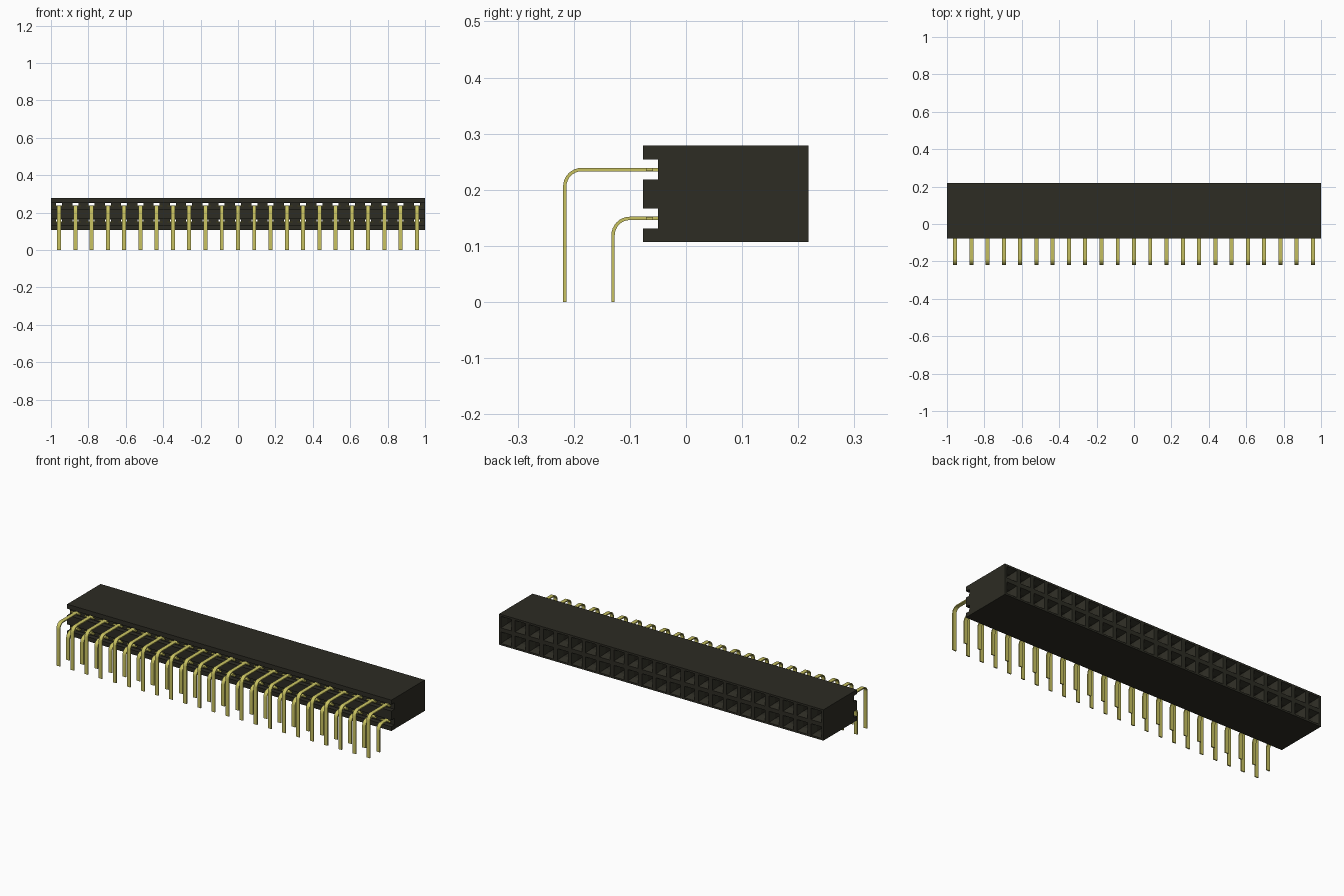
import bpy, bmesh, math
from mathutils import Vector

if "Cube" in bpy.data.objects:
    bpy.data.objects.remove(bpy.data.objects["Cube"], do_unlink=True)

COLUMNS = 23
PITCH = 2 / COLUMNS
FIRST_X = -1 + PITCH / 2
ROWS = (0.149, 0.236)          # centre heights of the two rows
FRONT, GROOVE, BACK = -0.077, -0.05, 0.218
BOTTOM, TOP = 0.107, 0.279


def material(name, rgb):
    m = bpy.data.materials.new(name)
    m.use_nodes = True
    m.diffuse_color = (*rgb, 1)
    m.node_tree.nodes["Principled BSDF"].inputs["Base Color"].default_value = (*rgb, 1)
    return m


def make_object(name, bm, mat=None):
    bmesh.ops.recalc_face_normals(bm, faces=bm.faces)
    mesh = bpy.data.meshes.new(name)
    bm.to_mesh(mesh)
    bm.free()
    ob = bpy.data.objects.new(name, mesh)
    bpy.context.collection.objects.link(ob)
    if mat:
        mesh.materials.append(mat)
    return ob


def loft(bm, rings):
    """Skin a closed solid through rings of points."""
    loops = [[bm.verts.new(p) for p in ring] for ring in rings]
    for a, b in zip(loops, loops[1:]):
        for i in range(len(a)):
            j = (i + 1) % len(a)
            bm.faces.new((a[i], a[j], b[j], b[i]))
    bm.faces.new(loops[0])
    bm.faces.new(loops[-1])


def rect(x, y, half, low, high):
    return [(x - half, y, low), (x + half, y, low), (x + half, y, high), (x - half, y, high)]


def box(bm, x0, x1, y0, y1, z0, z1):
    loft(bm, [rect((x0 + x1) / 2, y, (x1 - x0) / 2, z0, z1) for y in (y0, y1)])


black = material("black plastic", (0.026, 0.025, 0.017))
gold = material("pale gold", (0.58, 0.54, 0.12))

# Housing: side profile with two long grooves in the front
profile = [(BACK, BOTTOM), (FRONT, BOTTOM)]
for z in ROWS:
    profile += [(FRONT, z - 0.018), (GROOVE, z - 0.018), (GROOVE, z + 0.018), (FRONT, z + 0.018)]
profile += [(FRONT, TOP), (BACK, TOP)]
bm = bmesh.new()
loft(bm, [[(x, y, z) for y, z in profile] for x in (-1, 1)])
housing = make_object("housing", bm, black)

# Funnel sockets in the back, each with a slot through to the front
bm = bmesh.new()
for z in ROWS:
    for i in range(COLUMNS):
        x = FIRST_X + i * PITCH
        rings = [rect(x, y, h, z - h, z + h)
                 for y, h in ((BACK + 0.01, 0.032), (BACK, 0.032), (0.185, 0.018), (-0.03, 0.018))]
        rings += [rect(x, y, 0.016, z - 0.003, z + 0.014) for y in (-0.03, GROOVE - 0.01)]
        loft(bm, rings)
cutter = make_object("socket_cutter", bm, black)
cutter.hide_render = True
cut = housing.modifiers.new("sockets", "BOOLEAN")
cut.operation = "DIFFERENCE"
cut.solver = "EXACT"
cut.object = cutter
bpy.context.view_layer.objects.active = housing
housing.select_set(True)
bpy.ops.object.modifier_apply(modifier=cut.name)
bpy.data.objects.remove(cutter, do_unlink=True)


# Bent flat pin with a wing in the groove and a two-blade contact inside
def pins(name, leg_y, z, radius=0.03, half=0.0105, thick=0.003):
    bm = bmesh.new()
    centre = Vector((leg_y + radius, z - radius))
    path = [(Vector((leg_y, 0)), Vector((-1, 0)))]
    for k in range(9):
        a = math.pi - k * math.pi / 16
        n = Vector((math.cos(a), math.sin(a)))
        path.append((centre + n * radius, n))
    path.append((Vector((-0.03, z)), Vector((0, 1))))
    rings = []
    for p, n in path:
        o, i = p + n * thick, p - n * thick
        rings.append([(-half, *o), (half, *o), (half, *i), (-half, *i)])
    loft(bm, rings)
    low, high = z - thick, z + thick
    box(bm, -0.03, 0.03, -0.071, -0.059, low + 0.0005, high - 0.0005)
    box(bm, -0.015, 0.015, -0.045, -0.02, low, high)
    for s in (-1, 1):
        box(bm, s * 0.012 - 0.003, s * 0.012 + 0.003, -0.02, 0.15, low, high)
    ob = make_object(name, bm, gold)
    ob.location.x = FIRST_X
    row = ob.modifiers.new("row", "ARRAY")
    row.count = COLUMNS
    row.use_relative_offset = False
    row.use_constant_offset = True
    row.constant_offset_displace = (PITCH, 0, 0)
    bpy.ops.object.select_all(action="DESELECT")
    ob.select_set(True)
    bpy.context.view_layer.objects.active = ob
    bpy.ops.object.shade_smooth_by_angle(angle=math.radians(30))


pins("lower_pins", -0.13, ROWS[0])
pins("upper_pins", -0.216, ROWS[1])
